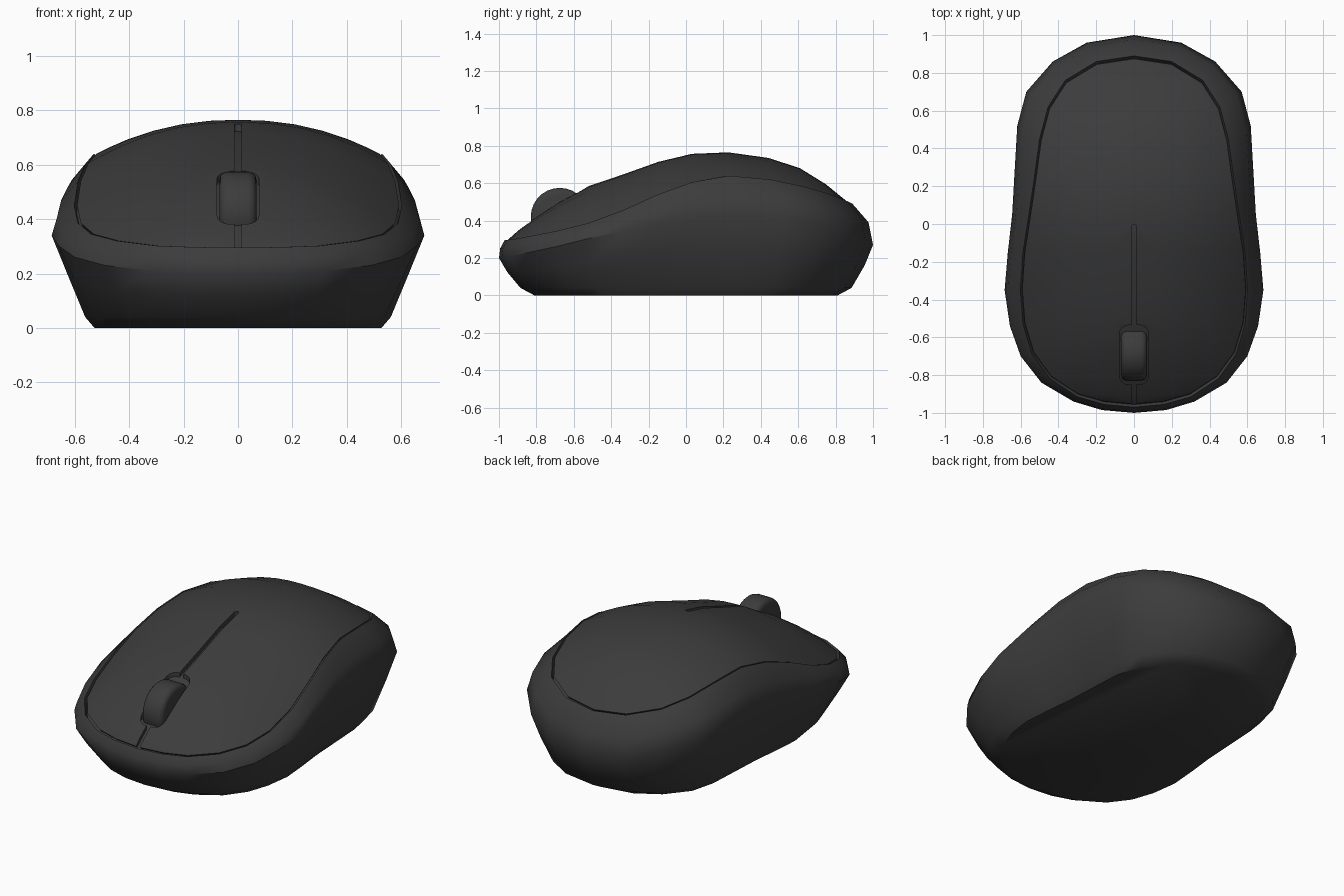
import bpy, bmesh
from mathutils import Matrix

if "Cube" in bpy.data.objects:
    bpy.data.objects.remove(bpy.data.objects["Cube"])

# Half outlines, front to back, as (y, x, z)
WIDE = [(-1, 0, .2), (-.985, .17, .2), (-.94, .32, .21), (-.84, .49, .23), (-.7, .6, .26),
        (-.54, .657, .3), (-.35, .685, .34), (-.15, .668, .38), (.05, .645, .41), (.28, .632, .43),
        (.52, .618, .42), (.7, .57, .39), (.86, .43, .34), (.96, .25, .29), (1, 0, .27)]
SEAM = [(-.97, 0, .295), (-.955, .16, .297), (-.915, .3, .302), (-.82, .445, .32), (-.69, .54, .345),
        (-.53, .588, .385), (-.35, .602, .45), (-.15, .588, .54), (.03, .56, .605), (.23, .53, .64),
        (.45, .5, .62), (.62, .455, .585), (.76, .365, .545), (.86, .2, .505), (.89, 0, .49)]
# Height of the centre line at each seam station
CREST = [.295, .31, .345, .415, .5, .585, .645, .715, .757, .765, .735, .68, .595, .515, .49]
COLS = [-1, -.92, -.78, -.6, -.4, -.2, 0, .2, .4, .6, .78, .92, 1]

dark = bpy.data.materials.new("dark_plastic")
dark.diffuse_color = (.045, .045, .045, 1)
dark.use_nodes = True
dark.node_tree.nodes["Principled BSDF"].inputs["Base Color"].default_value = dark.diffuse_color


def make(name, bm):
    me = bpy.data.meshes.new(name)
    bm.to_mesh(me)
    bm.free()
    ob = bpy.data.objects.new(name, me)
    bpy.context.collection.objects.link(ob)
    me.materials.append(dark)
    return ob


def activate(ob):
    bpy.ops.object.select_all(action='DESELECT')
    ob.select_set(True)
    bpy.context.view_layer.objects.active = ob


def smooth(ob, deg=40):
    activate(ob)
    bpy.ops.object.shade_smooth_by_angle(angle=deg * 3.14159 / 180)


def scaled(loop, sx, sy, fz):
    return [(y * sy, x * sx, fz(z)) for y, x, z in loop]


def ring(bm, half):
    pts = [(x, y, z) for y, x, z in half] + [(-x, y, z) for y, x, z in half[-2:0:-1]]
    return [bm.verts.new(p) for p in pts]


def dome(bm, scale, drop):
    """Domed surface spanning the seam outline."""
    rows = []
    for (y, xs, zs), zc in zip(SEAM, CREST):
        rows.append([bm.verts.new((t * xs * scale, y * scale,
                                   zs + (zc - zs) * (1 - abs(t) ** 2.2) - drop)) for t in COLS])
    for a, b in zip(rows, rows[1:]):
        for j in range(len(COLS) - 1):
            bm.faces.new((a[j], a[j + 1], b[j + 1], b[j]))


# Lower shell: lofted rings with a recessed floor under the top panel
bm = bmesh.new()
bulge = [tuple(w[k] + (s[k] - w[k]) * f for k, f in enumerate((.22, .22, .55)))
         for w, s in zip(WIDE, SEAM)]
loops = [scaled(WIDE, .77, .81, lambda z: 0),
         scaled(WIDE, .82, .885, lambda z: .04),
         scaled(WIDE, .915, .955, lambda z: .02 + z * .52),
         WIDE, bulge, SEAM,
         scaled(SEAM, .985, .985, lambda z: z - .026)]
rings = [ring(bm, l) for l in loops]
for a, b in zip(rings, rings[1:]):
    for i in range(len(a)):
        k = (i + 1) % len(a)
        bm.faces.new((a[i], a[k], b[k], b[i]))
bm.faces.new(rings[0][::-1])
dome(bm, .985, .026)
bmesh.ops.remove_doubles(bm, verts=bm.verts, dist=1e-4)
bmesh.ops.recalc_face_normals(bm, faces=bm.faces)
smooth(make("lower_shell", bm))

# Top panel
bm = bmesh.new()
dome(bm, .983, 0)
bmesh.ops.remove_doubles(bm, verts=bm.verts, dist=1e-4)
panel = make("top_panel", bm)
mod = panel.modifiers.new("thickness", 'SOLIDIFY')
mod.thickness, mod.offset = .035, -1


def block(name, sx, y0, y1, radius):
    """Upright box with rounded corners in plan."""
    bm = bmesh.new()
    bmesh.ops.create_cube(bm, size=1, matrix=Matrix.Translation((0, (y0 + y1) / 2, .5))
                          @ Matrix.Diagonal((sx, y1 - y0, 1.2, 1)))
    up = [e for e in bm.edges if abs(e.verts[0].co.z - e.verts[1].co.z) > .5]
    bmesh.ops.bevel(bm, geom=up, offset=radius, segments=4, profile=.5, affect='EDGES')
    ob = make(name, bm)
    ob.hide_render = True
    return ob


# Button split and wheel opening cut through the panel
cutters = [block("split_cutter", .026, -1.1, -.005, .01),
           block("wheel_cutter", .156, -.85, -.535, .05)]
for c in cutters:
    mod = panel.modifiers.new(c.name, 'BOOLEAN')
    mod.operation, mod.object, mod.solver = 'DIFFERENCE', c, 'EXACT'
activate(panel)
for m in list(panel.modifiers):
    bpy.ops.object.modifier_apply(modifier=m.name)
for c in cutters:
    bpy.data.objects.remove(c)
smooth(panel)

# Scroll wheel
bm = bmesh.new()
bmesh.ops.create_cone(bm, cap_ends=True, segments=28, radius1=.155, radius2=.155, depth=.136,
                      matrix=Matrix.Translation((0, -.675, .42)) @ Matrix.Rotation(1.5708, 4, 'Y'))
rims = [e for e in bm.edges if abs(e.verts[0].co.x - e.verts[1].co.x) < .01]
bmesh.ops.bevel(bm, geom=rims, offset=.03, segments=3, profile=.5, affect='EDGES')
smooth(make("scroll_wheel", bm))
